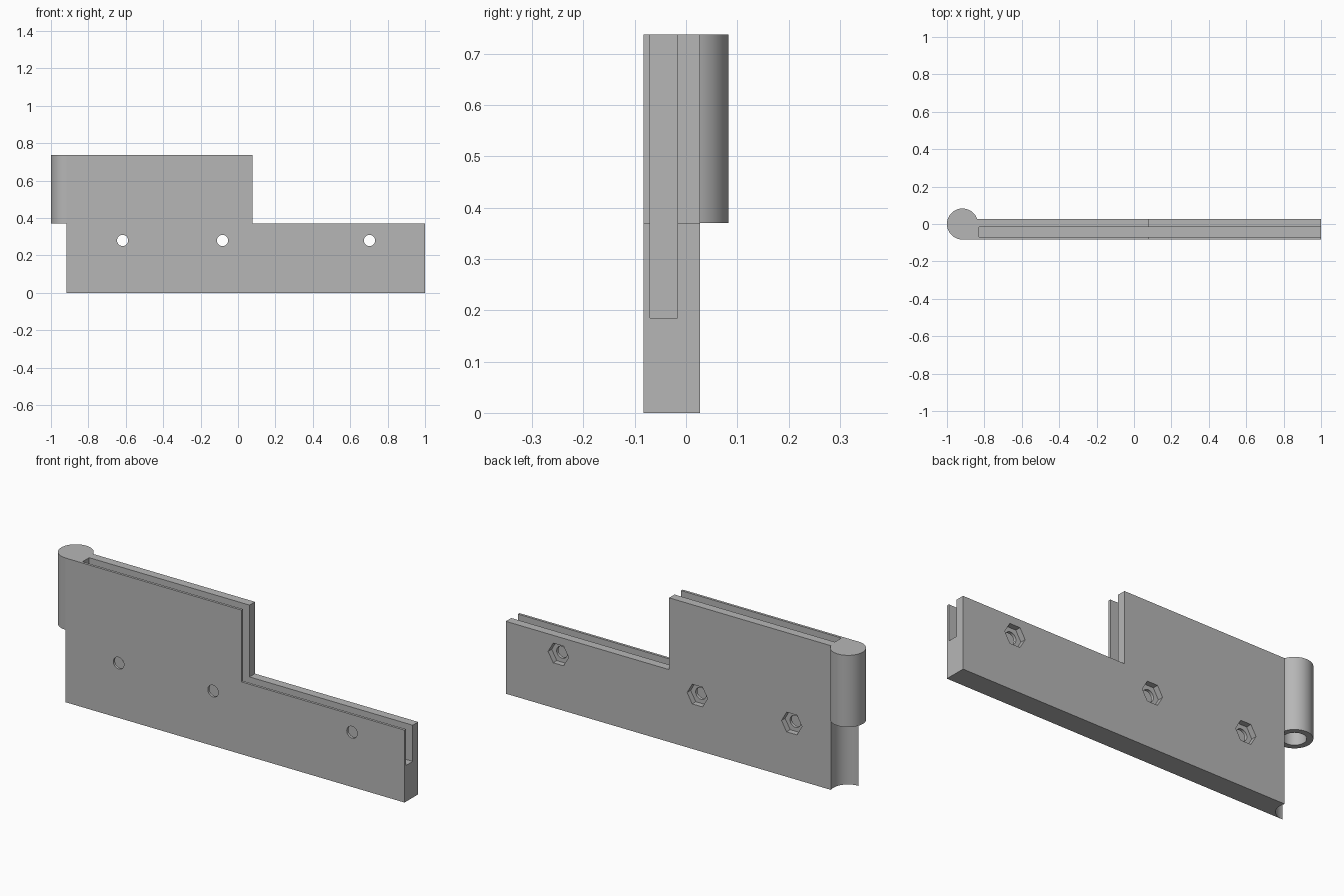
import bpy, bmesh, math

if "Cube" in bpy.data.objects:
    bpy.data.objects.remove(bpy.data.objects["Cube"], do_unlink=True)

# Main dimensions
FRONT, BACK = -0.083, 0.027
STEP, TOP = 0.37, 0.737
HINGE_X, HINGE_R = -0.917, 0.083

grey = bpy.data.materials.new("plain grey")
grey.use_nodes = True
grey.diffuse_color = (0.47, 0.47, 0.47, 1)
grey.node_tree.nodes["Principled BSDF"].inputs["Base Color"].default_value = grey.diffuse_color


def add_object(name, bm):
    bmesh.ops.recalc_face_normals(bm, faces=bm.faces)
    mesh = bpy.data.meshes.new(name)
    bm.to_mesh(mesh)
    bm.free()
    mesh.materials.append(grey)
    obj = bpy.data.objects.new(name, mesh)
    bpy.context.collection.objects.link(obj)
    return obj


def prism(name, points, offset):
    """Extrude a closed outline along an offset vector."""
    bm = bmesh.new()
    face = bm.faces.new([bm.verts.new(p) for p in points])
    new = bmesh.ops.extrude_face_region(bm, geom=[face])["geom"]
    moved = [v for v in new if isinstance(v, bmesh.types.BMVert)]
    bmesh.ops.translate(bm, verts=moved, vec=offset)
    return add_object(name, bm)


def ring(n, r):
    return [(r * math.cos(math.tau * i / n), r * math.sin(math.tau * i / n)) for i in range(n)]


def upright(name, r, z0, z1):
    """Vertical cylinder on the hinge axis."""
    pts = [(HINGE_X + a, b, z0) for a, b in ring(64, r)]
    return prism(name, pts, (0, 0, z1 - z0))


def crosswise(name, n, r, x, z, y0, y1):
    """Prism running front to back."""
    pts = [(x + a, y0, z + b) for a, b in ring(n, r)]
    return prism(name, pts, (0, y1 - y0, 0))


def combine(target, tool, operation):
    mod = target.modifiers.new(operation, "BOOLEAN")
    mod.operation = operation
    mod.solver = "EXACT"
    mod.object = tool
    tool.hide_render = True
    bpy.context.view_layer.objects.active = target
    bpy.ops.object.modifier_apply(modifier=mod.name)
    bpy.data.objects.remove(tool, do_unlink=True)


# Stepped plate
outline = [(HINGE_X, 0), (1, 0), (1, STEP), (0.077, STEP), (0.077, TOP), (HINGE_X, TOP)]
plate = prism("hinge_plate", [(x, FRONT, z) for x, z in outline], (0, BACK - FRONT, 0))

# Hinge barrel above, concave relief below, blind pin bore
combine(plate, upright("barrel", HINGE_R - 0.0001, STEP, TOP), "UNION")
combine(plate, upright("relief", HINGE_R - 0.0004, -0.1, STEP), "DIFFERENCE")
combine(plate, upright("pin_bore", 0.054, STEP - 0.1, 0.69), "DIFFERENCE")

# Slot for the panel, open at the top and the far end
slot = [(-0.83, 0.185), (1.1, 0.185), (1.1, 0.9), (-0.83, 0.9)]
combine(plate, prism("slot", [(x, -0.07, z) for x, z in slot], (0, 0.053, 0)), "DIFFERENCE")

# Bolt holes with hexagonal nut pockets at the back
for x in (-0.617, -0.083, 0.703):
    combine(plate, crosswise("bolt_hole", 32, 0.03, x, 0.28, -0.2, 0.2), "DIFFERENCE")
    combine(plate, crosswise("nut_pocket", 6, 0.058, x, 0.28, -0.002, 0.2), "DIFFERENCE")

# Smooth the round surfaces, keep edges crisp
bpy.ops.object.select_all(action="DESELECT")
plate.select_set(True)
bpy.context.view_layer.objects.active = plate
bpy.ops.object.shade_smooth_by_angle(angle=math.radians(30))
